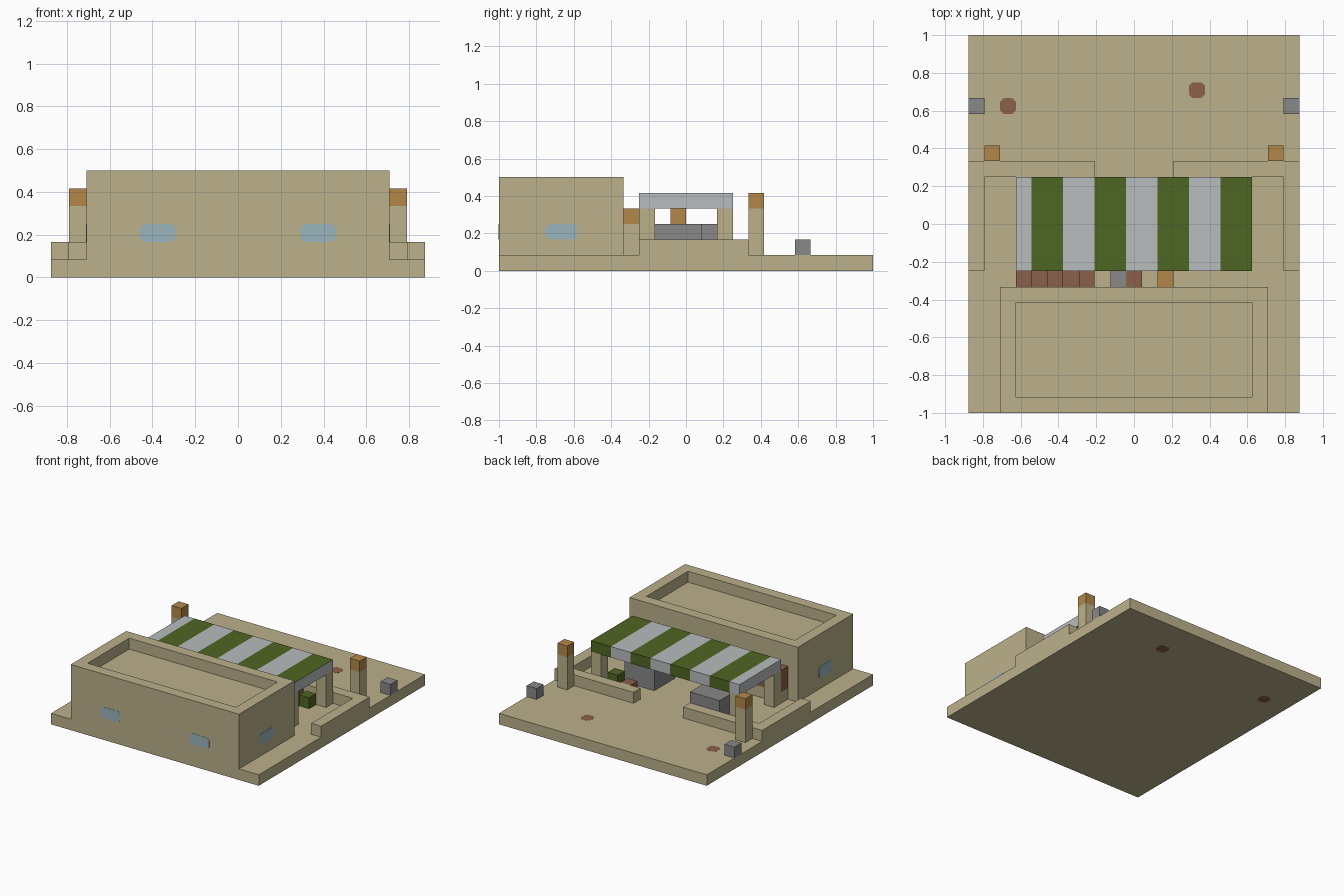
import bpy, bmesh
from mathutils import Vector

if "Cube" in bpy.data.objects:
    bpy.data.objects.remove(bpy.data.objects["Cube"], do_unlink=True)

G = 1 / 12      # one block; all sizes below are in blocks
SKIN = 0.02     # thickness of painted plates, in blocks


def material(name, r, g, b):
    m = bpy.data.materials.new(name)
    m.use_nodes = True
    m.diffuse_color = (r, g, b, 1)
    m.node_tree.nodes["Principled BSDF"].inputs["Base Color"].default_value = (r, g, b, 1)
    return m


SAND = material("sandstone", 0.50, 0.44, 0.26)
ORANGE = material("lamp orange", 0.45, 0.245, 0.065)
GREEN = material("leaf green", 0.08, 0.133, 0.016)
GREY = material("stone grey", 0.246, 0.246, 0.246)
PALE = material("pale cloth", 0.48, 0.503, 0.515)
BROWN = material("clay brown", 0.262, 0.117, 0.069)
BLUE = material("window blue", 0.33, 0.456, 0.515)


def finish(name, bm, *mats):
    bmesh.ops.recalc_face_normals(bm, faces=bm.faces)
    bmesh.ops.scale(bm, vec=(G, G, G), verts=bm.verts)
    mesh = bpy.data.meshes.new(name)
    bm.to_mesh(mesh)
    bm.free()
    for m in mats:
        mesh.materials.append(m)
    ob = bpy.data.objects.new(name, mesh)
    bpy.context.collection.objects.link(ob)
    return ob


def box_bm(lo, hi):
    bm = bmesh.new()
    bmesh.ops.create_cube(bm, size=1)
    lo, hi = Vector(lo), Vector(hi)
    for v in bm.verts:
        v.co = Vector([(lo[i] + hi[i]) / 2 + v.co[i] * (hi[i] - lo[i]) for i in range(3)])
    return bm


def box(name, lo, hi, mat):
    return finish(name, box_bm(lo, hi), mat)


def prism(name, outline, direction, mat):
    bm = bmesh.new()
    face = bm.faces.new([bm.verts.new(p) for p in outline])
    new = bmesh.ops.extrude_face_region(bm, geom=[face])["geom"]
    bmesh.ops.translate(bm, vec=direction,
                        verts=[e for e in new if isinstance(e, bmesh.types.BMVert)])
    return finish(name, bm, mat)


def clipped(u0, u1, v0, v1, c=0.22):
    """Rectangle with clipped corners."""
    return [(u0 + c, v0), (u1 - c, v0), (u1, v0 + c), (u1, v1 - c),
            (u1 - c, v1), (u0 + c, v1), (u0, v1 - c), (u0, v0 + c)]


# Ground slab with clay patches showing on both sides
box("ground_slab", (-10.5, -12, 0), (10.5, 12, 1), SAND)
for i, (x, y) in enumerate([(-8.5, 7), (3.5, 8)]):
    prism(f"clay_patch_{i}", [(u, v, -0.01) for u, v in clipped(x, x + 1, y, y + 1)],
          (0, 0, 1 + SKIN), BROWN)

# Main building with a sunken flat roof
bm = box_bm((-8.5, -12, 1), (8.5, -4, 6))
bm.normal_update()
roof = max(bm.faces, key=lambda f: f.calc_center_median().z)
bmesh.ops.inset_region(bm, faces=[roof], thickness=1, use_even_offset=True)
floor = bmesh.ops.extrude_discrete_faces(bm, faces=[roof])["faces"][0]
bmesh.ops.translate(bm, vec=(0, 0, -1), verts=floor.verts)
finish("building", bm, SAND)

# Windows, fence walls, lamp posts, stones and awning posts on both sides
for s, side in ((1, "left"), (-1, "right")):
    prism(f"front_window_{side}", [(s * u, -12, v) for u, v in clipped(3.5, 5.5, 2, 3)],
          (0, -SKIN, 0), BLUE)
    prism(f"side_window_{side}", [(s * 8.5, u, v) for u, v in clipped(-9, -7, 2, 3)],
          (s * SKIN, 0, 0), BLUE)
    corner = [(10.5, -3), (10.5, 4), (2.5, 4), (2.5, 3), (9.5, 3), (9.5, -3)]
    prism(f"fence_wall_{side}", [(s * x, y, 1) for x, y in corner], (0, 0, 1), SAND)
    box(f"lamp_post_{side}", (s * 9 - 0.5, 4, 1), (s * 9 + 0.5, 5, 4), SAND)
    box(f"lamp_{side}", (s * 9 - 0.5, 4, 4), (s * 9 + 0.5, 5, 5), ORANGE)
    box(f"edge_stone_{side}", (s * 10 - 0.5, 7, 1), (s * 10 + 0.5, 8, 2), GREY)
    for y, end in ((-3, "front"), (2, "back")):
        box(f"awning_post_{end}_{side}", (s * 7 - 0.5, y, 1), (s * 7 + 0.5, y + 1, 4), SAND)

# Striped awning: one slab cut across, striped by position
bm = box_bm((-7.5, -3, 4), (7.5, 3, 5))
for k in range(7):
    bmesh.ops.bisect_plane(bm, geom=bm.verts[:] + bm.edges[:] + bm.faces[:],
                           plane_co=(-6.5 + 2 * k, 0, 0), plane_no=(1, 0, 0))
for f in bm.faces:
    f.material_index = int((f.calc_center_median().x + 8.5) // 2) % 2
finish("awning", bm, PALE, GREEN)

# Tables, table lamp and seats under the awning
box("table_left", (2.5, -2, 1), (5.5, 1, 3), GREY)
box("table_right", (-5.5, 0, 1), (-2.5, 3, 3), GREY)
box("table_lamp", (3.5, -1, 3), (4.5, 0, 4), ORANGE)
box("green_seat", (5.5, 1, 1), (6.5, 2, 2), GREEN)
box("brown_seat", (3.5, 2, 1), (4.5, 3, 2), BROWN)

# Counter along the back wall of the building with goods on it
box("low_shelf", (-7.5, -4, 1), (-2.5, -3, 2), SAND)
for i in range(5):
    box(f"crate_{i}", (-7.5 + i, -4, 2), (-6.5 + i, -3, 4 - i % 2), BROWN)
box("counter", (-1.5, -4, 1), (2.5, -3, 3), SAND)
for name, x, mat in (("stone_pot", -1.5, GREY), ("clay_pot", -0.5, BROWN),
                     ("counter_lamp", 1.5, ORANGE)):
    box(name, (x, -4, 3), (x + 1, -3, 4), mat)
